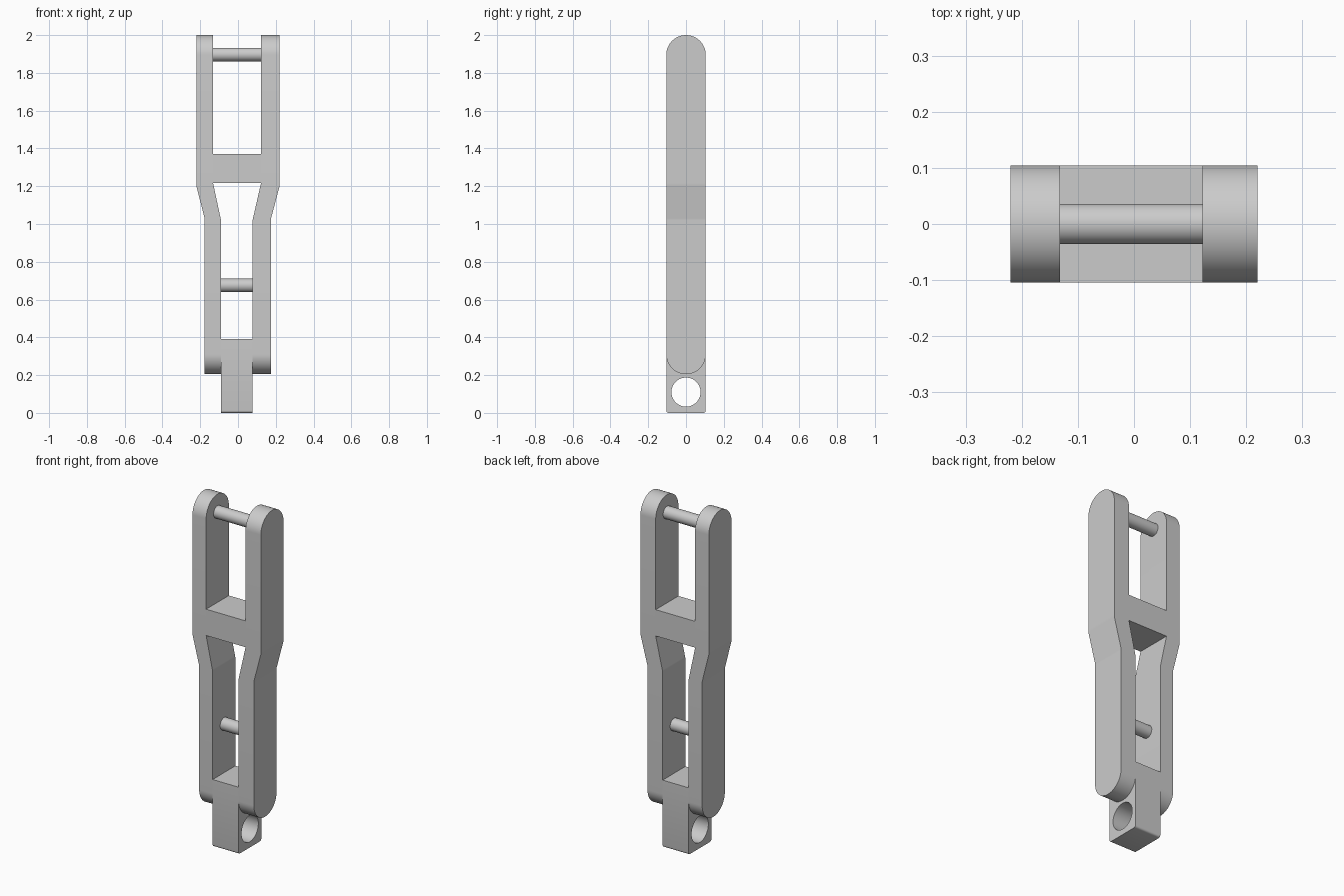
import bpy, bmesh, math
from mathutils import Matrix

cube = bpy.data.objects.get("Cube")
if cube:
    bpy.data.objects.remove(cube, do_unlink=True)

HALF = 0.1045        # half depth of the whole linkage
LOW, HIGH = 0.205, 2.0

grey = bpy.data.materials.new("plain_grey")
grey.use_nodes = True
GREY = (0.6, 0.6, 0.6, 1)
grey.diffuse_color = GREY
grey.node_tree.nodes["Principled BSDF"].inputs["Base Color"].default_value = GREY


def finish(name, bm):
    bmesh.ops.recalc_face_normals(bm, faces=bm.faces)
    mesh = bpy.data.meshes.new(name)
    bm.to_mesh(mesh)
    bm.free()
    mesh.materials.append(grey)
    obj = bpy.data.objects.new(name, mesh)
    bpy.context.collection.objects.link(obj)
    bpy.ops.object.select_all(action='DESELECT')
    obj.select_set(True)
    bpy.context.view_layer.objects.active = obj
    bpy.ops.object.shade_smooth_by_angle(angle=math.radians(30))
    return obj


def ramp(z, z0, z1, a, b):
    t = min(1, max(0, (z - z0) / (z1 - z0)))
    return a + (b - a) * t


def arm(name, inner, outer):
    """Round-ended bar whose inner and outer faces step outwards (low x, high x)."""
    bm = bmesh.new()
    steps = 32
    ring = []
    for centre, start in ((HIGH - HALF, 0), (LOW + HALF, math.pi)):
        for i in range(steps + 1):
            a = start + math.pi * i / steps
            ring.append(bm.verts.new((0, HALF * math.cos(a), centre + HALF * math.sin(a))))
    face = bm.faces.new(ring)
    ext = bmesh.ops.extrude_face_region(bm, geom=[face])["geom"]
    for v in ext:
        if isinstance(v, bmesh.types.BMVert):
            v.co.x = 1
    # Cut at the bends, then move each side to its own profile
    for z in (1.02, 1.03, 1.2, 1.217):
        bmesh.ops.bisect_plane(bm, geom=bm.verts[:] + bm.edges[:] + bm.faces[:],
                               plane_co=(0, 0, z), plane_no=(0, 0, 1))
    for v in bm.verts:
        if v.co.x < 0.5:
            v.co.x = ramp(v.co.z, 1.02, 1.217, *inner)
        else:
            v.co.x = ramp(v.co.z, 1.03, 1.2, *outer)
    return finish(name, bm)


def box(name, x0, x1, z0, z1, round_bottom=0):
    bm = bmesh.new()
    mat = Matrix.Translation(((x0 + x1) / 2, 0, (z0 + z1) / 2)) @ Matrix.Diagonal(
        (x1 - x0, 2 * HALF, z1 - z0, 1))
    bmesh.ops.create_cube(bm, size=1, matrix=mat)
    if round_bottom:
        edges = [e for e in bm.edges if all(v.co.z < z0 + 0.001 for v in e.verts)
                 and abs(e.verts[0].co.x - e.verts[1].co.x) > 0.01]
        bmesh.ops.bevel(bm, geom=edges, offset=round_bottom, segments=4,
                        profile=0.5, affect='EDGES')
    return finish(name, bm)


def rod(name, x0, x1, z, radius, sides=48):
    bm = bmesh.new()
    mat = Matrix.Translation(((x0 + x1) / 2, 0, z)) @ Matrix.Rotation(math.pi / 2, 4, 'Y')
    bmesh.ops.create_cone(bm, cap_ends=True, segments=sides, radius1=radius,
                          radius2=radius, depth=x1 - x0, matrix=mat)
    return finish(name, bm)


# Side arms
arm("right_arm", (-0.09, -0.132), (-0.177, -0.22))
arm("left_arm", (0.077, 0.122), (0.175, 0.22))

# Cross bridge and pins
box("middle_bridge", -0.132, 0.122, 1.217, 1.37)
rod("upper_pin", -0.14, 0.13, 1.897, 0.036)
rod("lower_pin", -0.1, 0.09, 0.675, 0.036)

# Base lug with a through hole
lug = box("base_lug", -0.09, 0.077, 0, 0.39, 0.012)
cutter = rod("hole_cutter", -0.3, 0.3, 0.11, 0.077, 64)
cutter.hide_render = True
cut = lug.modifiers.new("hole", 'BOOLEAN')
cut.operation = 'DIFFERENCE'
cut.solver = 'EXACT'
cut.object = cutter
bpy.ops.object.select_all(action='DESELECT')
lug.select_set(True)
bpy.context.view_layer.objects.active = lug
bpy.ops.object.modifier_apply(modifier=cut.name)
bpy.data.objects.remove(cutter, do_unlink=True)
bpy.ops.object.shade_smooth_by_angle(angle=math.radians(30))
